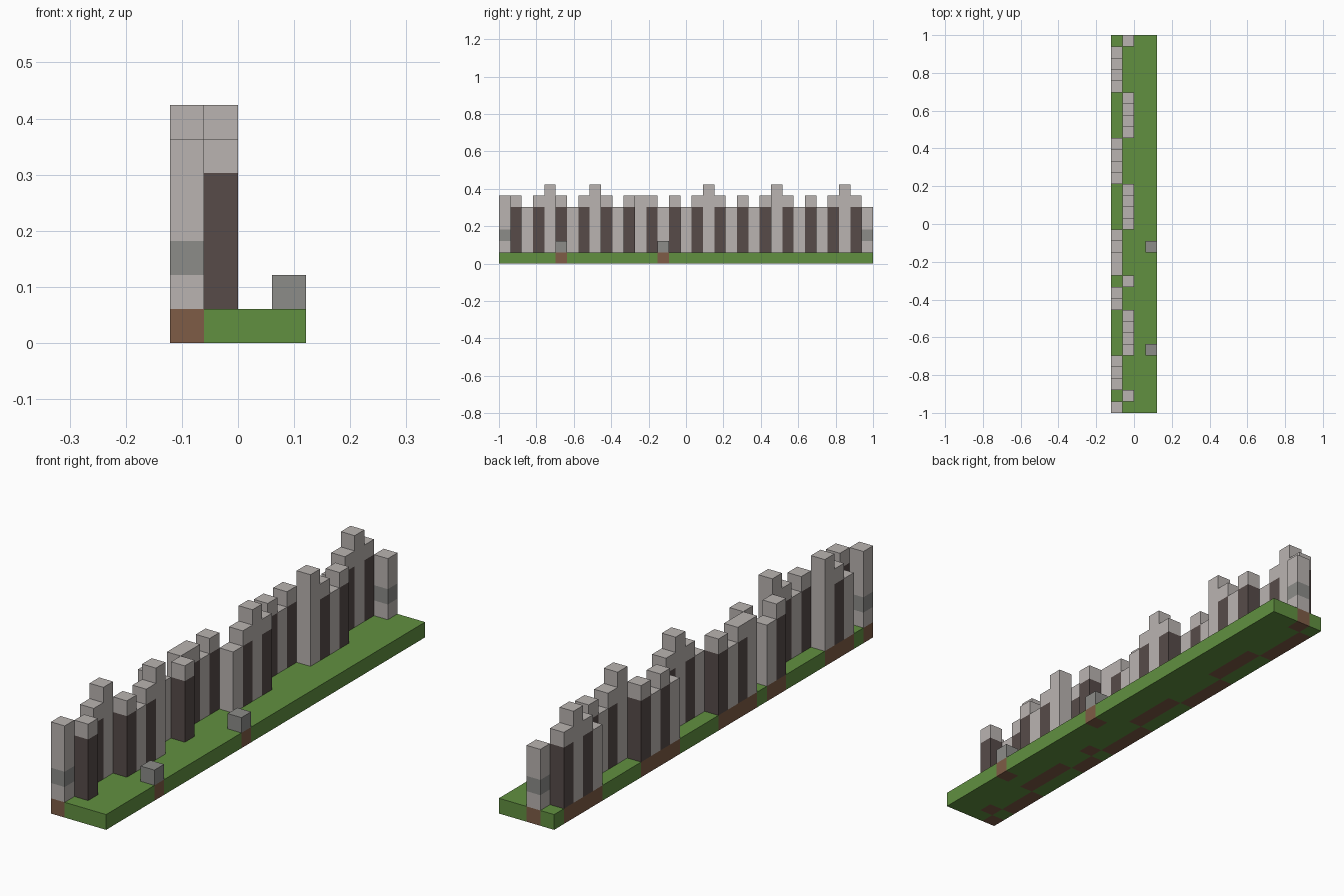
import bpy, bmesh
from mathutils import Vector

cube = bpy.data.objects.get("Cube")
if cube:
    bpy.data.objects.remove(cube, do_unlink=True)

LENGTH, WIDTH = 33, 4
U = 2 / LENGTH


def material(name, rgb):
    """Flat material from 0-255 display values, stored linear."""
    lin = [((c / 255 + 0.055) / 1.055) ** 2.4 for c in rgb]
    m = bpy.data.materials.new(name)
    m.use_nodes = True
    m.diffuse_color = (*lin, 1)
    bsdf = m.node_tree.nodes["Principled BSDF"]
    bsdf.inputs["Base Color"].default_value = (*lin, 1)
    bsdf.inputs["Roughness"].default_value = 0.9
    return m


MATS = {
    "grass": material("grass green", (97, 144, 64)),
    "soil": material("soil brown", (126, 92, 70)),
    "pale": material("pale bark grey", (186, 180, 177)),
    "dark": material("dark bark", (87, 75, 73)),
    "stone": material("stone grey", (140, 140, 137)),
}

# Layout: the wall zigzags between the two left-hand rows
inner_row = {1, 11, 32, *range(5, 9), *range(16, 20), *range(24, 28)}
tall_posts = {4, 8, 18, 24, 30}
medium_posts = {0, 12}
rocks = {5, 14}

cells = {}  # (x, y, z) -> (part, colour)

# Ground slab
for y in range(LENGTH):
    for x in range(WIDTH):
        cells[x, y, 0] = ("ground", "grass")

# Posts: odd ones are dark with a pale cap, even ones pale with varied tops
for y in range(LENGTH):
    x = 1 if y in inner_row else 0
    cells[x, y, 0] = ("ground", "soil")
    if y % 2:
        for z in range(1, 6):
            cells[x, y, z] = ("capped_posts", "dark" if z < 5 else "pale")
    else:
        top = 7 if y in tall_posts else 6 if y in medium_posts else 5
        for z in range(1, top):
            banded = y in (0, LENGTH - 1) and z == 2
            cells[x, y, z] = ("pale_posts", "stone" if banded else "pale")

# Loose rocks along the right edge, with soil below
for y in rocks:
    cells[WIDTH - 1, y, 0] = ("ground", "soil")
    cells[WIDTH - 1, y, 1] = ("rocks", "stone")


def build(part):
    """Make one object from the exposed faces of its blocks."""
    bm = bmesh.new()
    slots = sorted({c for p, c in cells.values() if p == part})
    for pos, (owner, colour) in cells.items():
        if owner != part:
            continue
        centre = Vector(pos) + Vector((0.5, 0.5, 0.5))
        for axis in range(3):
            for sign in (-1, 1):
                n = Vector((0, 0, 0))
                n[axis] = sign
                if tuple(int(a + b) for a, b in zip(pos, n)) in cells:
                    continue
                a = Vector((0, 0, 0))
                a[(axis + 1) % 3] = 0.5
                b = n.cross(a)
                mid = centre + n / 2
                corners = (mid - a - b, mid + a - b, mid + a + b, mid - a + b)
                offset = Vector((WIDTH / 2, LENGTH / 2, 0))
                f = bm.faces.new([bm.verts.new((v - offset) * U) for v in corners])
                f.material_index = slots.index(colour)
    bmesh.ops.remove_doubles(bm, verts=bm.verts, dist=U / 100)
    bmesh.ops.dissolve_limit(bm, angle_limit=0.01, verts=bm.verts,
                             edges=bm.edges, delimit={"MATERIAL"})
    mesh = bpy.data.meshes.new(part)
    bm.to_mesh(mesh)
    bm.free()
    for c in slots:
        mesh.materials.append(MATS[c])
    bpy.context.collection.objects.link(bpy.data.objects.new(part, mesh))


for part in ("ground", "capped_posts", "pale_posts", "rocks"):
    build(part)
